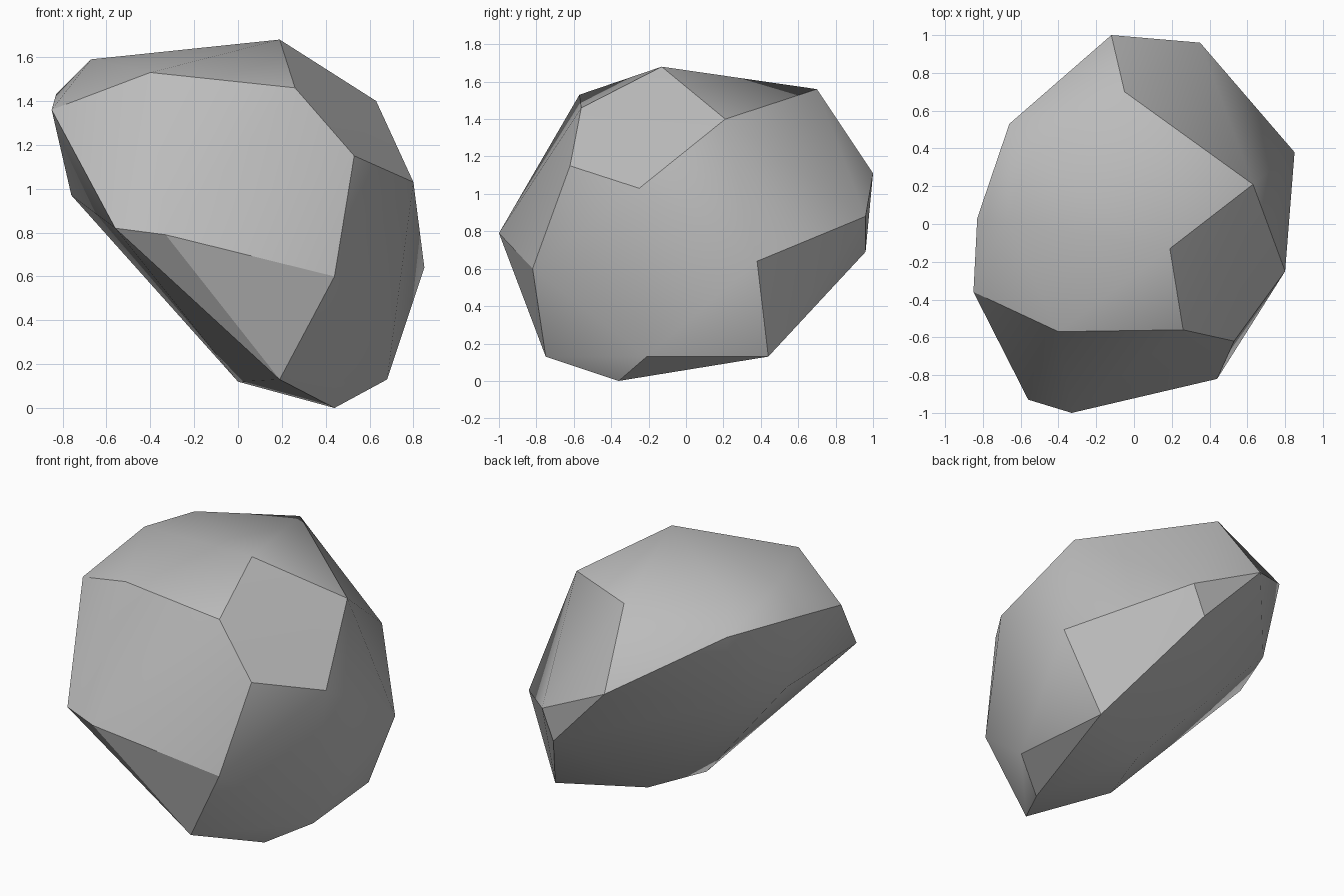
import bpy
import bmesh
import math

# Remove the default cube only
default_cube = bpy.data.objects.get("Cube")
if default_cube:
    bpy.data.objects.remove(default_cube, do_unlink=True)


def make_material(name, colour):
    """Create one plain flat material."""
    material = bpy.data.materials.new(name)
    material.use_nodes = True
    material.diffuse_color = colour
    shader = material.node_tree.nodes["Principled BSDF"]
    shader.inputs["Base Color"].default_value = colour
    shader.inputs["Roughness"].default_value = 0.9
    return material


def make_hull(name, corner_groups, material):
    """Wrap a convex skin around the corner points and merge coplanar faces."""
    mesh = bpy.data.meshes.new(name)
    bm = bmesh.new()
    for group in corner_groups:
        for corner in group:
            bm.verts.new(corner)
    hull = bmesh.ops.convex_hull(bm, input=bm.verts[:], use_existing_faces=False)
    unused = [v for v in hull["geom_interior"] if isinstance(v, bmesh.types.BMVert)]
    bmesh.ops.delete(bm, geom=unused, context="VERTS")
    bmesh.ops.dissolve_limit(bm, angle_limit=math.radians(3),
                             verts=bm.verts[:], edges=bm.edges[:])
    bmesh.ops.recalc_face_normals(bm, faces=bm.faces[:])
    bm.to_mesh(mesh)
    bm.free()
    mesh.materials.append(material)
    rock = bpy.data.objects.new(name, mesh)
    bpy.context.collection.objects.link(rock)
    return rock


# Chipped corners of the boulder, grouped by region
crown = [(.19, -.13, 1.68), (.26, -.56, 1.46), (-.4, -.57, 1.53),
         (.63, .21, 1.4), (-.05, .7, 1.56), (-.67, .01, 1.59), (-.55, .35, 1.59)]
front_corners = [(.53, -.62, 1.15), (.44, -.82, .6),
                 (-.33, -1, .79), (-.56, -.93, .82)]
left_corners = [(.8, -.25, 1.03), (.85, .38, .64)]
right_corners = [(-.85, -.36, 1.36), (-.83, .03, 1.43), (-.66, .53, 1.44),
                 (-.62, .43, .98), (-.76, .06, .97)]
back_corners = [(-.12, 1, 1.11), (.35, .96, .88), (.27, .96, .69)]
base_corners = [(.68, -.21, .13), (.19, -.75, .13), (.62, .44, .13),
                (.44, -.36, 0), (.13, .2, .14), (0, -.21, .12)]

stone_grey = make_material("stone grey", (0.5, 0.5, 0.5, 1))
boulder = make_hull(
    "boulder",
    [crown, front_corners, left_corners, right_corners, back_corners, base_corners],
    stone_grey)

# Soft shading across shallow facets, crisp edges on steep ones
bpy.ops.object.select_all(action="DESELECT")
boulder.select_set(True)
bpy.context.view_layer.objects.active = boulder
bpy.ops.object.shade_smooth_by_angle(angle=math.radians(30))
